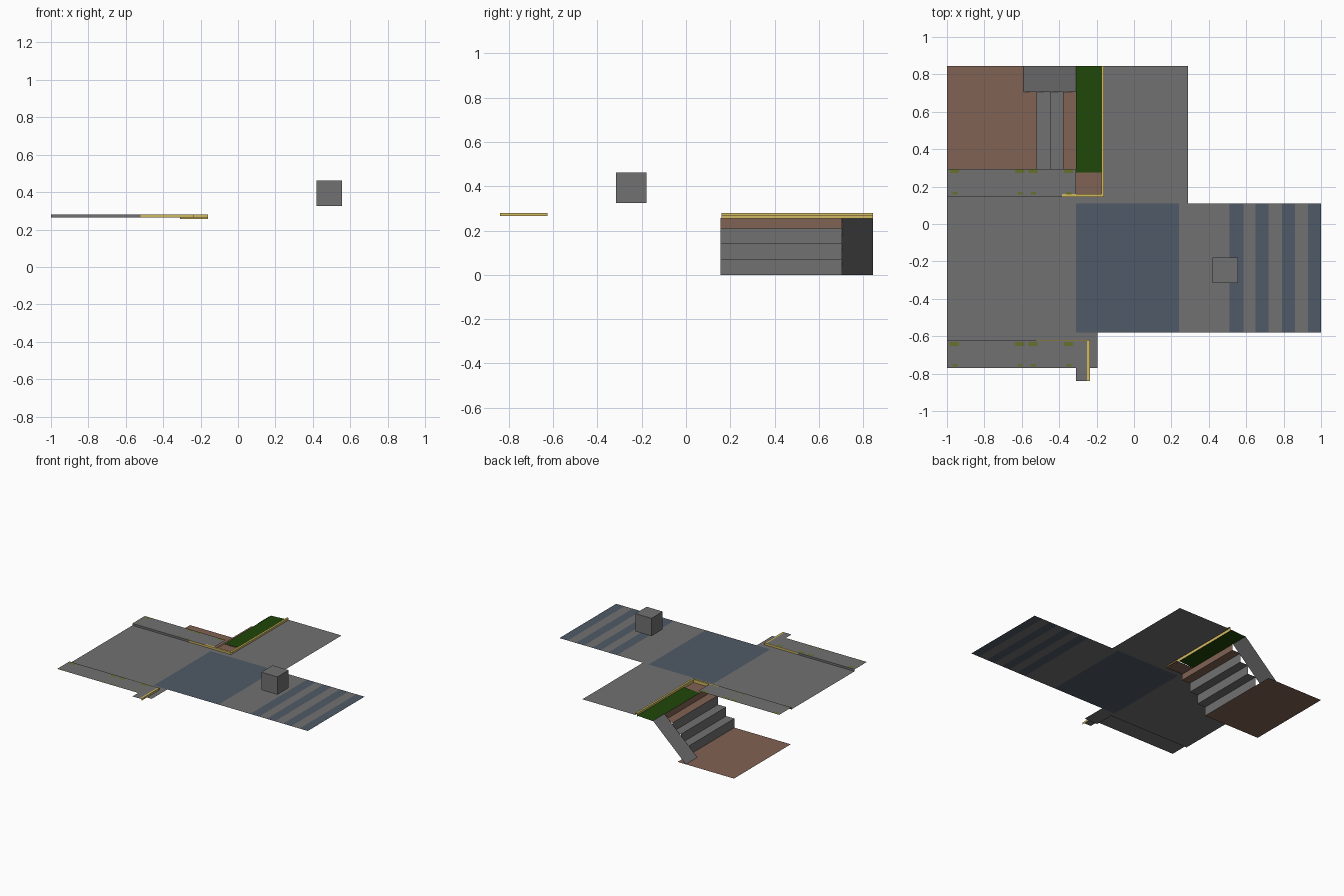
import bpy
from mathutils import Vector

if "Cube" in bpy.data.objects:
    bpy.data.objects.remove(bpy.data.objects["Cube"])


def mat(name, rgb):
    m = bpy.data.materials.new(name)
    m.diffuse_color = tuple((c / 255) ** 2.2 for c in rgb) + (1,)
    m.use_nodes = True
    m.node_tree.nodes["Principled BSDF"].inputs["Base Color"].default_value = m.diffuse_color
    return m


GREY = mat("asphalt_grey", (112, 112, 112))
BLUE = mat("paint_blue", (80, 90, 103))
BROWN = mat("earth_brown", (128, 98, 84))
GREEN = mat("grass_green", (37, 72, 17))
YELLOW = mat("curb_yellow", (208, 184, 98))
OLIVE = mat("moss_olive", (103, 113, 48))


def ribbon(name, pts, sweep, mats):
    """Sweep an open profile along a vector; one material per profile segment."""
    d = Vector(sweep)
    verts = [Vector(p) for p in pts] + [Vector(p) + d for p in pts]
    n = len(pts)
    me = bpy.data.meshes.new(name)
    me.from_pydata(verts, [], [(i, i + 1, n + i + 1, n + i) for i in range(n - 1)])
    used = list(dict.fromkeys(mats))
    for m in used:
        me.materials.append(m)
    for i, p in enumerate(me.polygons):
        p.material_index = used.index(mats[i])
    ob = bpy.data.objects.new(name, me)
    bpy.context.collection.objects.link(ob)
    return ob


def sheet(name, x0, x1, y0, y1, z, m):
    return ribbon(name, [(x0, y0, z), (x1, y0, z)], (0, y1 - y0, 0), [m])


R, K = 0.265, 0.28      # road height, curb top height

# Roads
sheet("west_road", -1, -0.31, -0.62, 0.145, R, GREY)
sheet("corner_road_south", -0.31, -0.195, -0.77, -0.58, R, GREY)
sheet("corner_road_north", -0.31, -0.16, 0.11, 0.145, R, GREY)
sheet("north_road", -0.16, 0.29, 0.11, 0.845, R, GREY)

# East road: blue junction box, then crossing stripes
xs = [-0.31, 0.24, 0.51, 0.585, 0.65, 0.72, 0.79, 0.86, 0.93, 1.0]
ribbon("east_road", [(x, -0.58, R) for x in xs], (0, 0.69, 0),
       [BLUE if i % 2 == 0 else GREY for i in range(len(xs) - 1)])

# North sidewalk with curb, partly painted yellow
for i, (x0, x1, face, lip) in enumerate([(-1, -0.52, GREY, GREY),
                                         (-0.52, -0.385, YELLOW, GREY),
                                         (-0.385, -0.31, YELLOW, YELLOW)]):
    ribbon(f"north_sidewalk_{i}", [(x1, 0.145, R), (x1, 0.145, K), (x1, 0.16, K), (x1, 0.295, K)],
           (x0 - x1, 0, 0), [face, lip, GREY])
ribbon("north_corner_curb", [(-0.16, 0.145, R), (-0.16, 0.145, K), (-0.16, 0.16, K), (-0.16, 0.16, 0.255)],
       (-0.15, 0, 0), [YELLOW] * 3)
ribbon("north_road_curb", [(-0.175, 0.16, 0.255), (-0.175, 0.16, K), (-0.16, 0.16, K), (-0.16, 0.16, R)],
       (0, 0.685, 0), [YELLOW] * 3)

# South sidewalk with curb
for i, (x0, x1, face) in enumerate([(-1, -0.52, GREY), (-0.52, -0.31, YELLOW)]):
    ribbon(f"south_sidewalk_{i}", [(x1, -0.77, K), (x1, -0.625, K), (x1, -0.62, K), (x1, -0.62, R)],
           (x0 - x1, 0, 0), [GREY, face, face])
ribbon("south_corner_curb", [(-0.235, -0.625, K), (-0.235, -0.62, K), (-0.235, -0.62, R)],
       (-0.075, 0, 0), [YELLOW] * 2)
ribbon("south_corner_walk", [(-0.31, -0.84, K), (-0.25, -0.84, K), (-0.235, -0.84, K), (-0.235, -0.84, R)],
       (0, 0.215, 0), [GREY, YELLOW, YELLOW])

# Moss patches on both sidewalks
for side, ya, yb in (("north", 0.282, 0.165), ("south", -0.642, -0.755)):
    for i, x in enumerate((-0.96, -0.61, -0.54, -0.35)):
        sheet(f"{side}_moss_{i}", x - 0.025, x + 0.025, ya - 0.01, ya + 0.01, K + 0.001, OLIVE)
        sheet(f"{side}_moss_low_{i}", x - 0.01, x + 0.015, yb - 0.006, yb + 0.006, K + 0.001, OLIVE)

# Lower ground, stairs, side ramp
sheet("lower_ground", -1, -0.52, 0.155, 0.845, 0, BROWN)
steps = [(-0.52, 0.155, 0)]
for i in range(3):
    x, z = -0.52 + 0.07 * i, 0.07 * (i + 1)
    steps += [(x, 0.155, z), (x + 0.07, 0.155, z)]
steps.append((-0.31, 0.155, 0.257))
ribbon("stairs", steps, (0, 0.55, 0), [GREY] * 5 + [BROWN] * 2)
ribbon("stair_side_ramp", [(-0.59, 0.705, 0), (-0.31, 0.705, 0.26)], (0, 0.14, 0), [GREY])

# Landing and grass verge at the stair head
sheet("landing", -0.31, -0.16, 0.155, 0.275, 0.257, BROWN)
ribbon("grass_verge", [(-0.31, 0.275, 0.257), (-0.175, 0.275, 0.264)], (0, 0.57, 0), [GREEN])

# Floating block above the east road
bpy.ops.mesh.primitive_cube_add(size=0.137, location=(0.488, -0.248, 0.393))
block = bpy.context.object
block.name = "floating_block"
block.data.materials.append(GREY)
